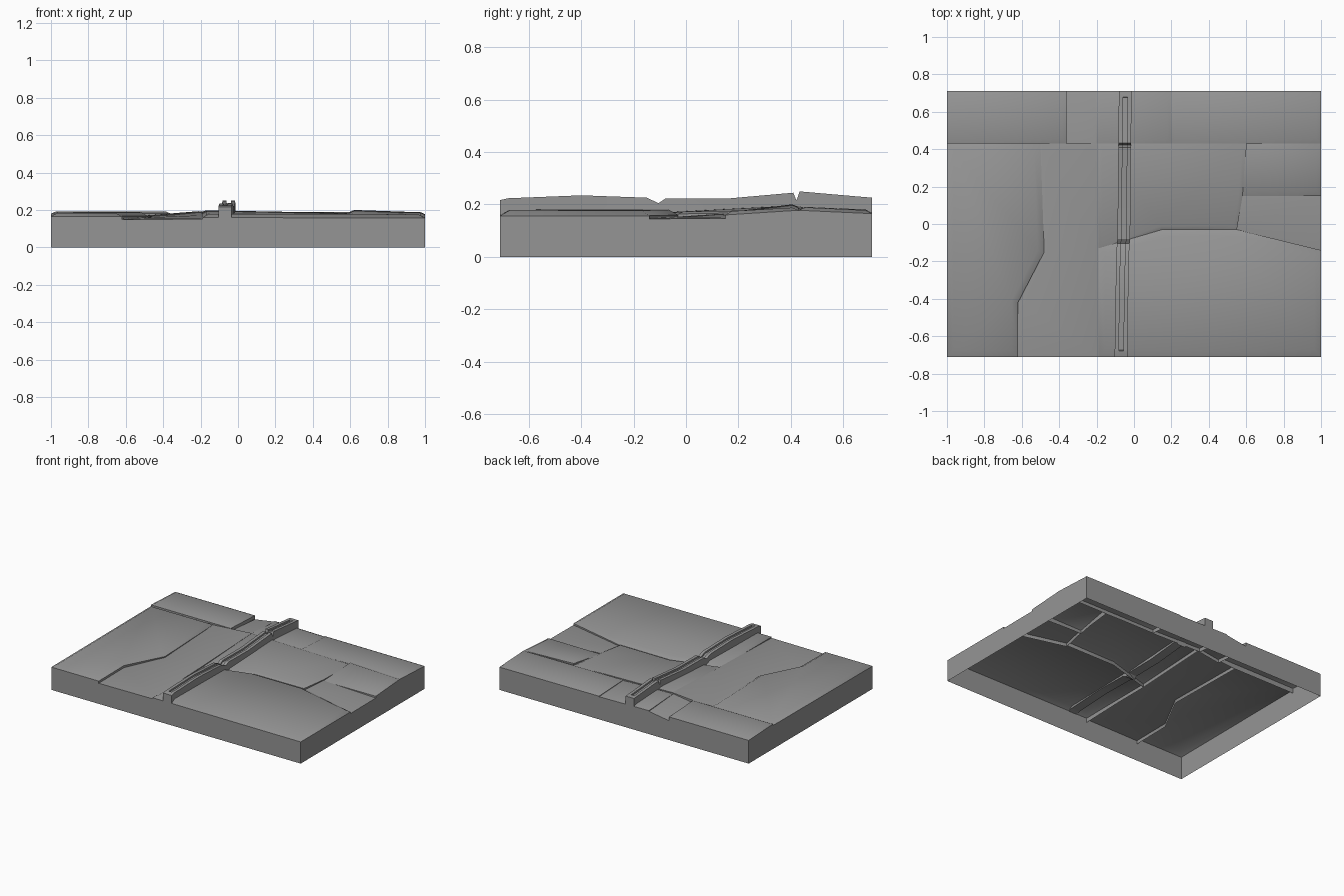
import bpy, bmesh

if "Cube" in bpy.data.objects:
    bpy.data.objects.remove(bpy.data.objects["Cube"], do_unlink=True)

stone = bpy.data.materials.new("stone_grey")
stone.use_nodes = True
stone.diffuse_color = (0.3, 0.3, 0.3, 1)
stone.node_tree.nodes["Principled BSDF"].inputs["Base Color"].default_value = (0.3, 0.3, 0.3, 1)
X, Y = 1.0, 0.71


def finish(name, bm, angle):
    mesh = bpy.data.meshes.new(name)
    bm.to_mesh(mesh)
    bm.free()
    mesh.materials.append(stone)
    ob = bpy.data.objects.new(name, mesh)
    bpy.context.collection.objects.link(ob)
    bpy.ops.object.select_all(action='DESELECT')
    ob.select_set(True)
    bpy.context.view_layer.objects.active = ob
    bpy.ops.object.shade_smooth_by_angle(angle=angle)


def on_rim(a, b):
    return any(abs(abs(a.co[i]) - r) < 1e-4 and abs(a.co[i] - b.co[i]) < 1e-4
               for i, r in ((0, X), (1, Y)))


def slab(name, corners, bevel=0.035, drop=0.02):
    """Paving slab with softened border; outer edges fall to the ground, seams get a short lip."""
    bm = bmesh.new()
    outer = [bm.verts.new(c) for c in corners]
    top = bm.faces.new(outer)
    bm.normal_update()
    bmesh.ops.inset_individual(bm, faces=[top], thickness=bevel, use_even_offset=True)
    for v in outer:
        v.co.z -= drop
    low = {}

    def foot(v, rim):
        if (v, rim) not in low:
            low[v, rim] = bm.verts.new((v.co.x, v.co.y, 0 if rim else v.co.z - 0.025))
        return low[v, rim]

    for a, b in zip(outer, outer[1:] + outer[:1]):
        rim = on_rim(a, b)
        bm.faces.new((b, a, foot(a, rim), foot(b, rim)))
    bmesh.ops.triangulate(bm, faces=[f for f in bm.faces if len(f.verts) > 4])
    bm.normal_update()
    finish(name, bm, 0.75)


# Front and middle slabs, corners counter-clockwise
slab("left_slab", [(-X, -Y, .185), (-.62, -Y, .185), (-.62, -.42, .187), (-.48, -.15, .187),
                   (-.5, .43, .19), (-X, .43, .19)])
slab("front_slab", [(-.19, -Y, .18), (X, -Y, .177), (X, -.14, .177), (.55, -.03, .18),
                    (.15, -.03, .18), (-.19, -.13, .182)])
slab("middle_slab", [(-.19, -.13, .17), (.15, -.03, .17), (.55, -.03, .172), (.58, .15, .175),
                     (.6, .43, .185), (-.19, .43, .2)], 0.02, 0.008)

# Sunken channel and worn shelf
slab("channel_floor", [(-.62, -Y, .152), (-.19, -Y, .155), (-.19, -.13, .172), (-.19, .43, .195),
                       (-.5, .43, .172), (-.48, -.15, .163), (-.62, -.42, .155)], 0.02, 0.003)
slab("right_shelf", [(.55, -.03, .155), (X, -.14, .148), (X, .15, .15), (.58, .15, .165)],
     0.02, 0.003)
slab("right_slab", [(.58, .15, .17), (X, .15, .172), (X, .43, .19), (.6, .43, .203)], 0.025, 0.012)

# Back row
slab("back_left_slab", [(-X, .43, .193), (-.36, .43, .193), (-.36, Y, .18), (-X, Y, .18)],
     0.025, 0.012)
slab("back_notch", [(-.36, .43, .165), (-.2, .43, .188), (-.2, Y, .168), (-.36, Y, .143)],
     0.02, 0.003)
slab("back_middle_slab", [(-.2, .43, .195), (.2, .43, .185), (.2, Y, .172), (-.2, Y, .178)],
     0.02, 0.008)
slab("back_right_slab", [(.2, .43, .192), (X, .43, .19), (X, Y, .177), (.2, Y, .18)],
     0.025, 0.012)

# Grooved rail running front to back: centre x, y, top z, groove depth
path = [(-.07, -.71, .217, 0), (-.069, -.678, .224, 0), (-.069, -.675, .224, .012),
        (-.065, -.4, .235, .012), (-.06, -.15, .226, .012), (-.057, -.105, .205, .012),
        (-.055, -.08, .222, .012), (-.052, .15, .222, .012), (-.05, .41, .245, .012),
        (-.05, .422, .215, .012), (-.05, .434, .25, .012), (-.047, .675, .229, .012),
        (-.047, .678, .229, 0), (-.047, .71, .226, 0)]
bm = bmesh.new()
rings = []
for x, y, z, d in path:
    section = [(-.034, -.06), (.034, -.06), (.034, 0), (.012, 0),
               (.012, -d), (-.012, -d), (-.012, 0), (-.034, 0)]
    rings.append([bm.verts.new((x + u, y, z + w)) for u, w in section])
for r, s in zip(rings, rings[1:]):
    for i in range(len(r)):
        j = (i + 1) % len(r)
        bm.faces.new((r[i], r[j], s[j], s[i]))
bm.faces.new(rings[0][::-1])
bm.faces.new(rings[-1])
bmesh.ops.remove_doubles(bm, verts=bm.verts, dist=1e-5)
bmesh.ops.recalc_face_normals(bm, faces=bm.faces)
finish("rail", bm, 0.5)
